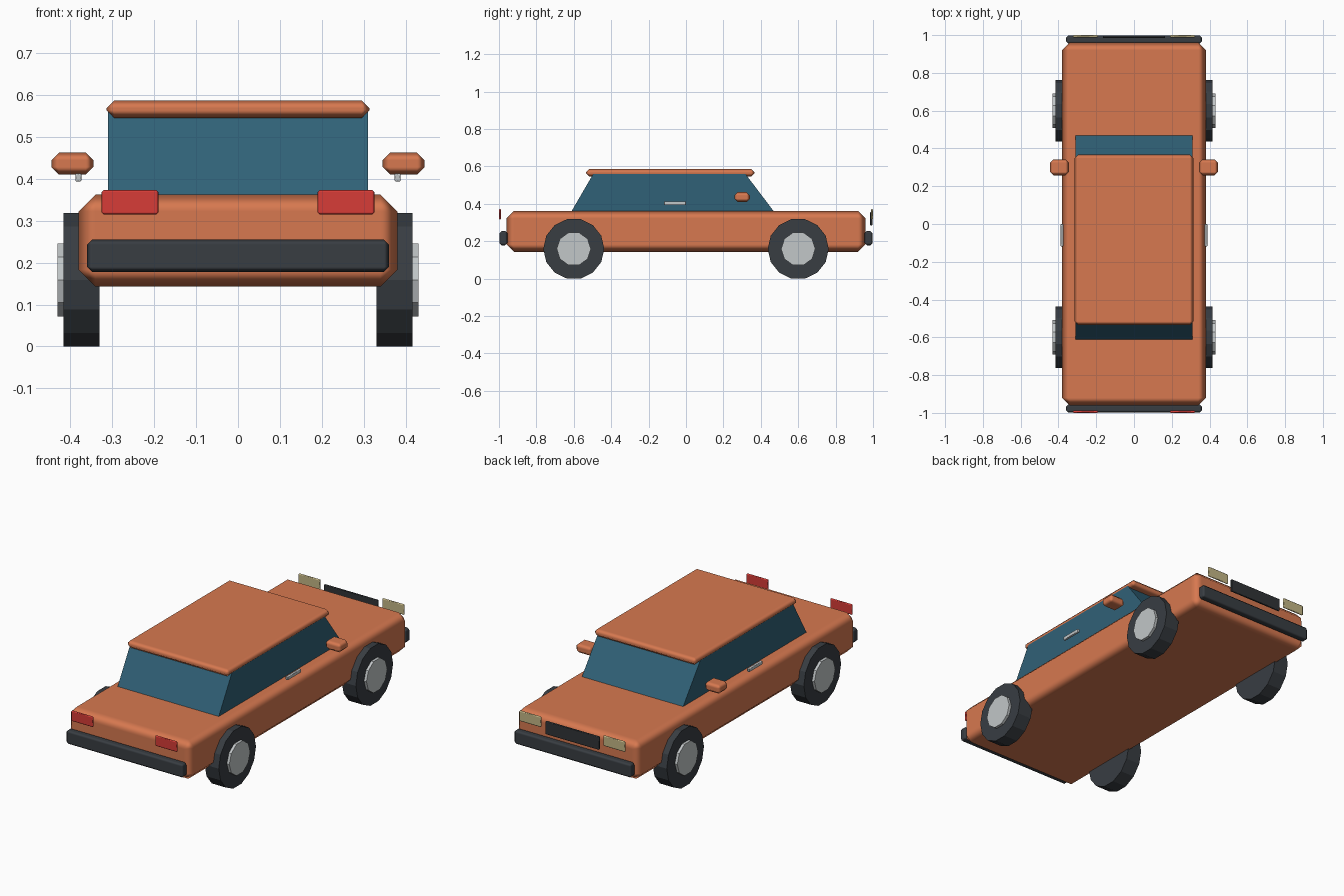
import bpy
import bmesh
import math

cube = bpy.data.objects.get("Cube")
if cube:
    bpy.data.objects.remove(cube, do_unlink=True)


def material(name, rgb):
    mat = bpy.data.materials.new(name)
    mat.use_nodes = True
    colour = (*rgb, 1.0)
    mat.diffuse_color = colour
    mat.node_tree.nodes["Principled BSDF"].inputs["Base Color"].default_value = colour
    return mat


PAINT = material("orange paint", (0.68, 0.19, 0.08))
GLASS = material("blue glass", (0.03, 0.12, 0.185))
RUBBER = material("dark rubber", (0.04, 0.047, 0.055))
TRIM = material("black trim", (0.03, 0.034, 0.038))
METAL = material("light metal", (0.54, 0.57, 0.58))
RED = material("red lamp", (0.68, 0.045, 0.038))
CREAM = material("cream lamp", (0.55, 0.47, 0.24))


def add_object(name, bm, mat):
    bmesh.ops.recalc_face_normals(bm, faces=bm.faces[:])
    mesh = bpy.data.meshes.new(name)
    bm.to_mesh(mesh)
    bm.free()
    mesh.materials.append(mat)
    obj = bpy.data.objects.new(name, mesh)
    bpy.context.collection.objects.link(obj)
    return obj


def box(name, mat, xs, ys, zs, bevel):
    """Box between the given limits, with softly shaded chamfers."""
    bm = bmesh.new()
    bmesh.ops.create_cube(bm, size=1.0)
    for v in bm.verts:
        v.co = [lim[0] if c < 0 else lim[1] for c, lim in zip(v.co, (xs, ys, zs))]
    obj = add_object(name, bm, mat)
    obj.data.shade_smooth()
    mod = obj.modifiers.new("Bevel", "BEVEL")
    mod.width = bevel
    mod.segments = 1
    mod.harden_normals = True


def prism(name, mat, profile, x0, x1):
    """Side profile of (y, z) points, extended from x0 to x1."""
    bm = bmesh.new()
    near = [bm.verts.new((x0, y, z)) for y, z in profile]
    far = [bm.verts.new((x1, y, z)) for y, z in profile]
    bm.faces.new(near)
    bm.faces.new(far)
    for i in range(len(profile)):
        bm.faces.new((near[i - 1], near[i], far[i], far[i - 1]))
    add_object(name, bm, mat)


def polygon(sides, radius, y, z):
    angles = [math.tau * i / sides for i in range(sides)]
    return [(y + radius * math.cos(a), z + radius * math.sin(a)) for a in angles]


def sided(side, a, b):
    return sorted((side * a, side * b))


# Body shell, glass cabin and roof panel
box("body", PAINT, (-0.38, 0.38), (-0.96, 0.96), (0.143, 0.362), 0.04)
prism("cabin_glass", GLASS,
      [(-0.615, 0.355), (0.473, 0.355), (0.31, 0.57), (-0.49, 0.57)], -0.31, 0.31)
box("roof", PAINT, (-0.314, 0.314), (-0.535, 0.367), (0.545, 0.587), 0.019)

# Bumpers and grille
box("rear_bumper", RUBBER, (-0.36, 0.36), (-0.998, -0.955), (0.178, 0.255), 0.012)
box("front_bumper", RUBBER, (-0.36, 0.36), (0.955, 0.998), (0.178, 0.255), 0.012)
box("grille", TRIM, (-0.165, 0.165), (0.985, 0.997), (0.284, 0.356), 0.003)

# Parts repeated on both sides; the bonnet points towards +y
for side, label in ((1, "left"), (-1, "right")):
    lamp_x = sided(side, 0.19, 0.325)
    box(f"{label}_tail_lamp", RED, lamp_x, (-1.0, -0.988), (0.315, 0.373), 0.005)
    box(f"{label}_headlamp", CREAM, lamp_x, (0.988, 1.0), (0.315, 0.373), 0.005)
    box(f"{label}_mirror", PAINT, sided(side, 0.345, 0.445), (0.258, 0.342),
        (0.41, 0.462), 0.018)
    box(f"{label}_door_handle", METAL, sided(side, 0.373, 0.388), (-0.118, 0.0),
        (0.393, 0.413), 0.003)
    # Tyres and hubs
    for y, end in ((0.6, "front"), (-0.6, "rear")):
        prism(f"{end}_{label}_tyre", RUBBER, polygon(14, 0.163, y, 0.159),
              side * 0.33, side * 0.416)
        prism(f"{end}_{label}_hub", METAL, polygon(10, 0.0915, y, 0.159),
              side * 0.36, side * 0.431)
